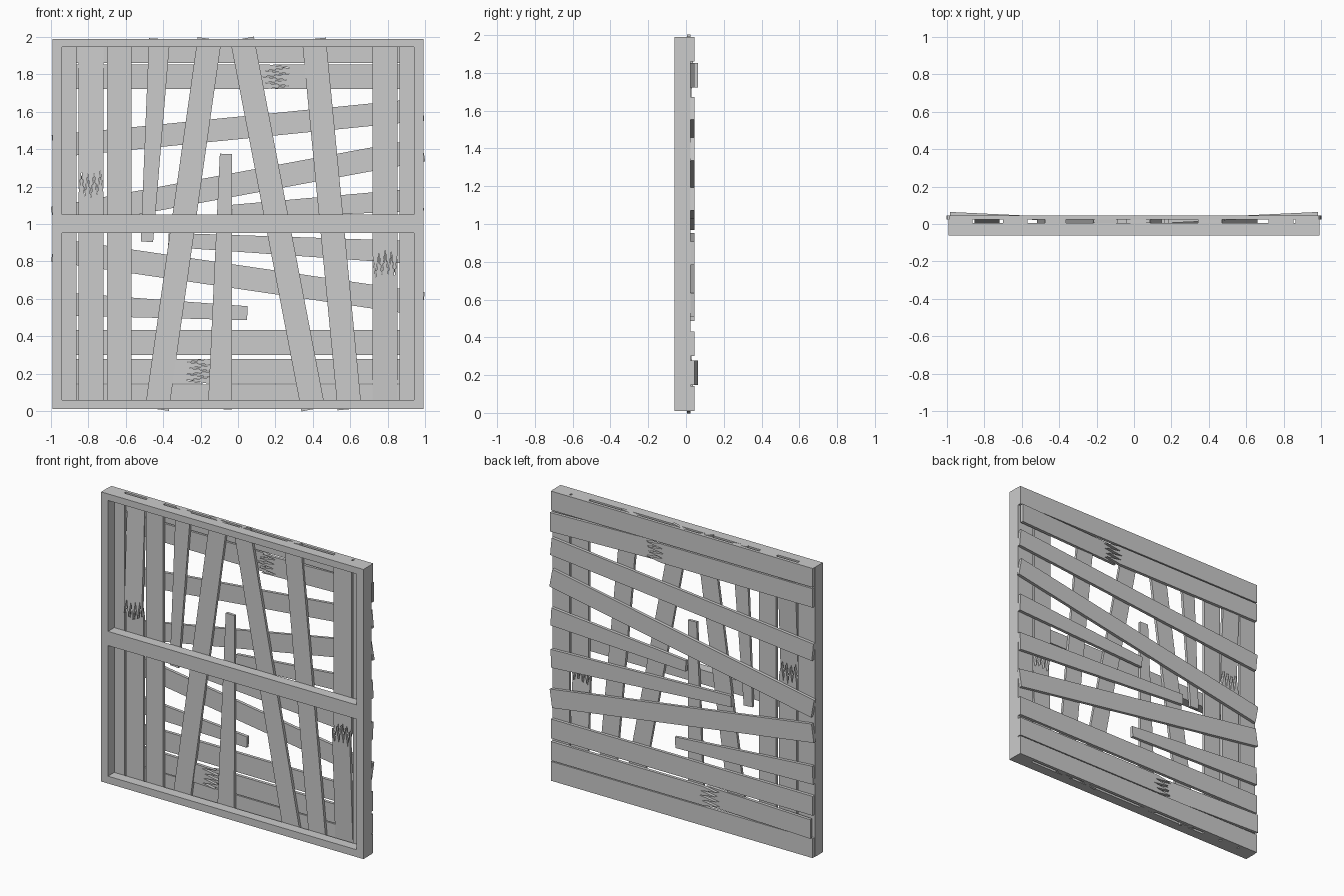
import bpy, bmesh
from mathutils import Vector

if "Cube" in bpy.data.objects:
    bpy.data.objects.remove(bpy.data.objects["Cube"])

FRONT, MID, REAR, BACK = -0.062, 0.006, 0.025, 0.046   # layer depths in y


def prism(name, pts, y0, y1, lean=None):
    """Extrude an (x, z) outline from y0 to y1; lean(x, z) offsets y."""
    bm = bmesh.new()
    rows = []
    for y in (y0, y1):
        rows.append([bm.verts.new((x, y + (lean(x, z) if lean else 0), z)) for x, z in pts])
    n = len(pts)
    bm.faces.new(rows[0])
    bm.faces.new(rows[1][::-1])
    for i in range(n):
        j = (i + 1) % n
        bm.faces.new((rows[0][i], rows[1][i], rows[1][j], rows[0][j]))
    bmesh.ops.recalc_face_normals(bm, faces=bm.faces)
    me = bpy.data.meshes.new(name)
    bm.to_mesh(me)
    bm.free()
    ob = bpy.data.objects.new(name, me)
    bpy.context.collection.objects.link(ob)
    return ob


def box(name, x0, x1, z0, z1, y0, y1):
    return prism(name, [(x0, z0), (x1, z0), (x1, z1), (x0, z1)], y0, y1)


def plank(name, a, b, wa, wb, y0, y1):
    """Plank along a centre line a-b in (x, z), with square-cut ends."""
    a, b = Vector(a), Vector(b)
    d = (b - a).normalized()
    n = Vector((-d.y, d.x))
    pts = [a - n * wa / 2, b - n * wb / 2, b + n * wb / 2, a + n * wa / 2]
    return prism(name, [tuple(p) for p in pts], y0, y1)


def broken(name, vertical, u0, u1, v0, v1, cut, y0, y1, flip):
    """Snapped plank: a flat long half and a short half leaning out of plane."""
    offs = [-0.04, 0.065, -0.055, 0.05, -0.065, 0.06, -0.05, 0.065, -0.03]

    def place(u, v):
        x, z = (v, u) if vertical else (u, v)
        return (-x, 2 - z) if flip else (x, z)

    def zig(shift):
        k = len(offs) - 1
        return [(cut + o + shift, v0 + (v1 - v0) * i / k) for i, o in enumerate(offs)]

    long_half = [(u0, v1), (u0, v0)] + zig(-0.008)
    short_half = [(u1, v1), (u1, v0)] + zig(0.008)
    mid = (cut + u1) / 2

    def lean(x, z):
        if flip:
            x, z = -x, 2 - z
        return 0.047 * ((z if vertical else x) - mid)

    prism(name + "_long", [place(*p) for p in long_half], y0, y1)
    prism(name + "_short", [place(*p) for p in short_half], y0, y1, lean)


# Front frame: stiles, top and bottom rails, middle rail
for s, side in ((-1, "left"), (1, "right")):
    x0, x1 = sorted((s * 0.94, s * 0.992))
    box("frame_stile_" + side, x0, x1, 0.01, 1.99, FRONT, MID)
for nm, z0, z1 in (("bottom", 0.01, 0.06), ("middle", 0.953, 1.05), ("top", 1.945, 1.99)):
    box("frame_rail_" + nm, -0.94, 0.94, z0, z1, FRONT, MID)

# Upright planks: (bottom x, bottom z, width) to (top x, top z, width)
uprights = [
    (-0.928, 0.01, 0.127, -0.928, 1.99, 0.127),
    (-0.635, 0.01, 0.13, -0.635, 1.99, 0.13),
    (-0.487, 0.905, 0.066, -0.42, 1.99, 0.112),
    (-0.433, 0.01, 0.128, -0.152, 1.99, 0.128),
    (-0.097, 0.01, 0.128, -0.064, 1.375, 0.066),
    (0.402, 0.01, 0.128, 0.022, 1.99, 0.128),
    (0.597, 0.01, 0.128, 0.406, 1.99, 0.128),
    (0.928, 0.01, 0.127, 0.928, 1.99, 0.127),
]
for i, (xa, za, wa, xb, zb, wb) in enumerate(uprights):
    plank(f"upright_plank_{i + 1}", (xa, za), (xb, zb), wa, wb, MID, REAR)

# Cross planks on the back: (left x, left z, width) to (right x, right z, width)
cross = [
    (-0.99, 1.925, 0.13, 0.99, 1.925, 0.13),
    (-0.99, 1.415, 0.12, 0.99, 1.612, 0.12),
    (-0.99, 1.03, 0.125, 0.99, 1.397, 0.125),
    (-0.03, 1.065, 0.075, 0.99, 1.132, 0.122),
    (-0.372, 0.915, 0.075, 0.99, 0.845, 0.125),
    (-0.99, 0.862, 0.126, 0.99, 0.572, 0.126),
    (-0.99, 0.575, 0.125, 0.05, 0.523, 0.075),
    (-0.99, 0.366, 0.132, 0.99, 0.366, 0.132),
    (-0.99, 0.076, 0.132, 0.99, 0.076, 0.132),
]
for i, (xa, za, wa, xb, zb, wb) in enumerate(cross):
    plank(f"cross_plank_{i + 1}", (xa, za), (xb, zb), wa, wb, REAR, BACK)

# Snapped planks, each with a twin turned half round
for flip, tag in ((False, "a"), (True, "b")):
    broken("broken_upright_" + tag, True, 0.01, 1.99, -0.853, -0.72, 1.21, MID, REAR, flip)
    broken("broken_cross_" + tag, False, -0.99, 0.985, 1.722, 1.852, 0.205, REAR, BACK, flip)
